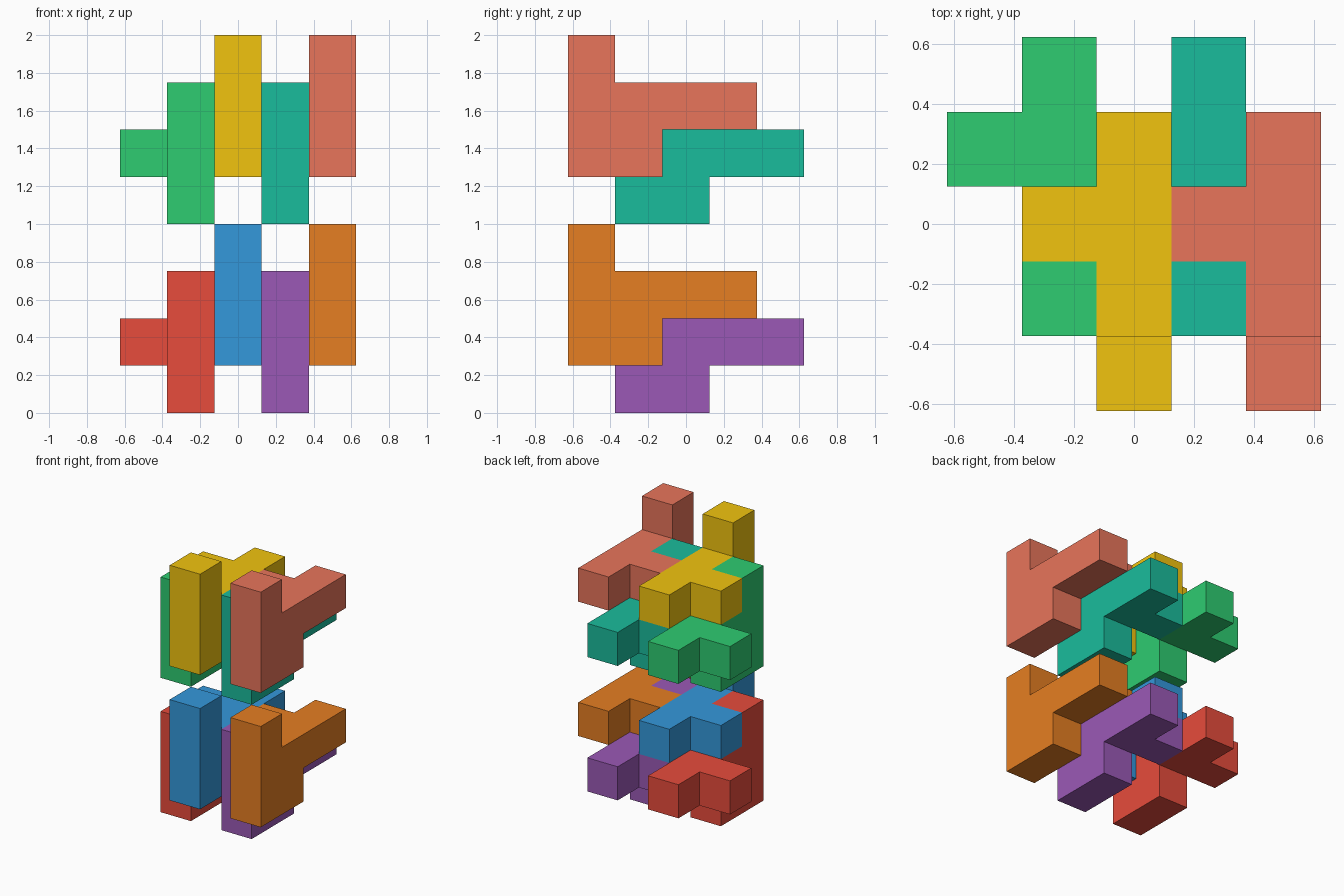
import bpy
import bmesh
from mathutils import Vector

if "Cube" in bpy.data.objects:
    bpy.data.objects.remove(bpy.data.objects["Cube"])

U = 0.25  # edge of one cube unit

# Puzzle piece shapes as (x, y, z) unit cells
HOOK = [(1, 0, 1), (1, 0, 2), (1, 0, 3), (1, 1, 1), (1, 1, 2),
        (1, 2, 2), (1, 3, 2), (0, 2, 2)]
STEP = [(1, 1, 0), (1, 1, 1), (1, 1, 2), (1, 2, 0), (1, 2, 1),
        (1, 3, 1), (1, 4, 1), (0, 3, 1)]


def linear(hex_code):
    """sRGB hex to linear RGBA."""
    rgb = [int(hex_code[i:i + 2], 16) / 255 for i in (0, 2, 4)]
    return [c / 12.92 if c < 0.04045 else ((c + 0.055) / 1.055) ** 2.4 for c in rgb] + [1]


def piece(name, cells, shift, color):
    """Skin the cells with outside faces only, then merge flat areas."""
    cells = {tuple(a + b for a, b in zip(c, shift)) for c in cells}
    bm = bmesh.new()
    for cell in cells:
        centre = Vector(cell) + Vector((-2, -2, 0.5))
        for axis in range(3):
            for sign in (-1, 1):
                n = [0, 0, 0]
                n[axis] = sign
                if tuple(a + b for a, b in zip(cell, n)) in cells:
                    continue
                n = Vector(n)
                u = Vector([float(i == (axis + 1) % 3) for i in range(3)])
                v = n.cross(u)
                ring = [(-1, -1), (1, -1), (1, 1), (-1, 1)]
                bm.faces.new([bm.verts.new((centre + (n + u * a + v * b) / 2) * U)
                              for a, b in ring])
    bmesh.ops.remove_doubles(bm, verts=bm.verts[:], dist=1e-4)
    bmesh.ops.dissolve_limit(bm, angle_limit=0.02, verts=bm.verts[:], edges=bm.edges[:])
    bmesh.ops.recalc_face_normals(bm, faces=bm.faces[:])
    mesh = bpy.data.meshes.new(name)
    bm.to_mesh(mesh)
    bm.free()
    mat = bpy.data.materials.new(name + "_color")
    mat.diffuse_color = linear(color)
    mat.use_nodes = True
    mat.node_tree.nodes["Principled BSDF"].inputs["Base Color"].default_value = mat.diffuse_color
    mesh.materials.append(mat)
    bpy.context.collection.objects.link(bpy.data.objects.new(name, mesh))


# Two identical layers of four interlocking pieces
layers = [("lower", 0, ["e74c3c", "3498db", "9b59b6", "e67e22"]),
          ("upper", 4, ["2ecc71", "f1c40f", "1abc9c", "e8755b"])]
parts = [("left_step_piece", STEP, 0), ("left_hook_piece", HOOK, 1),
         ("right_step_piece", STEP, 2), ("right_hook_piece", HOOK, 3)]
for layer, z, colors in layers:
    for (label, cells, x), color in zip(parts, colors):
        piece(f"{layer}_{label}", cells, (x, 0, z), color)
